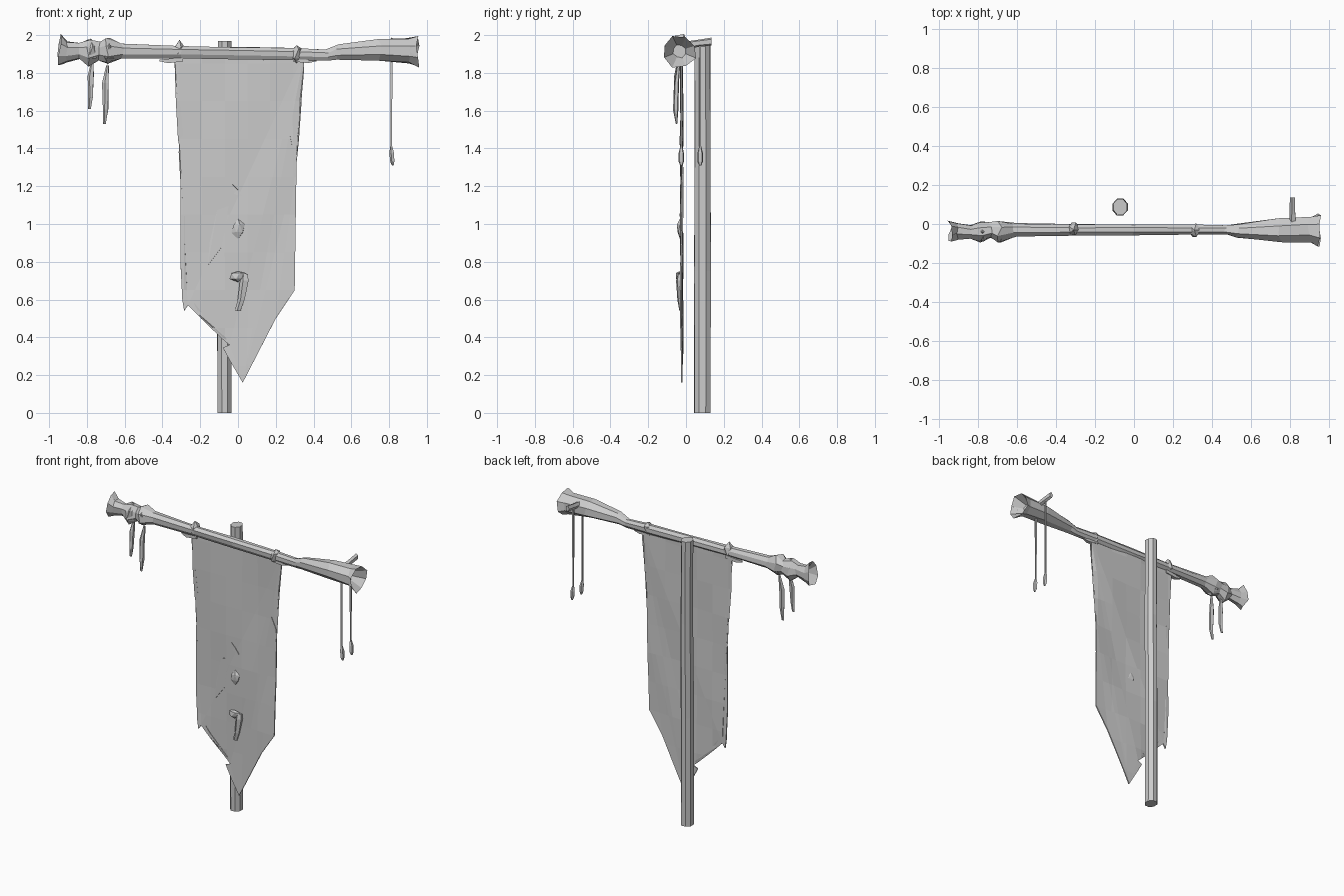
import bpy, bmesh, math, random
from mathutils import Vector

random.seed(4)


def finish(name, bm):
    bmesh.ops.recalc_face_normals(bm, faces=bm.faces)
    mesh = bpy.data.meshes.new(name)
    bm.to_mesh(mesh)
    bm.free()
    ob = bpy.data.objects.new(name, mesh)
    bpy.context.collection.objects.link(ob)
    return ob


def loft(name, axis, rings, sides=6, rough=0.0, slide=0.0):
    """Faceted tube; each ring is x, y, z and two radii across the axis."""
    bm = bmesh.new()
    loops = []
    for x, y, z, ra, rb in rings:
        loop = []
        for i in range(sides):
            a = math.tau * (i + 0.5) / sides
            k = 1 + random.uniform(-rough, rough)
            u, v = ra * k * math.cos(a), rb * k * math.sin(a)
            s = random.uniform(-slide, slide)
            off = {'X': (s, u, v), 'Y': (u, s, v), 'Z': (u, v, s)}[axis]
            loop.append(bm.verts.new(Vector((x, y, z)) + Vector(off)))
        loops.append(loop)
    for a, b in zip(loops, loops[1:]):
        for i in range(sides):
            j = (i + 1) % sides
            bm.faces.new((a[i], a[j], b[j], b[i]))
    bm.faces.new(loops[0])
    bm.faces.new(loops[-1])
    return finish(name, bm)


def lump(name, loc, size, rough=0.2):
    bm = bmesh.new()
    bmesh.ops.create_icosphere(bm, subdivisions=1, radius=1)
    for v in bm.verts:
        k = 1 + random.uniform(-rough, rough)
        v.co = Vector([c * s * k + l for c, s, l in zip(v.co, size, loc)])
    return finish(name, bm)


def cloth_y(x, z):
    return -0.023 + 0.004 * math.sin(9 * x + 4 * z) + 0.003 * math.sin(17 * x - 9 * z)


def sheet(name, outline, thick, lift=0.0, step=0.0):
    """Thin rippled cloth cut to an x, z outline."""
    bm = bmesh.new()
    bm.faces.new([bm.verts.new((x, 0, z)) for x, z in outline])
    bmesh.ops.triangulate(bm, faces=bm.faces)
    if step:
        for n, d in (((1, 0, 0), 0.12), ((0, 0, 1), step)):
            for i in range(-8, 12):
                bmesh.ops.bisect_plane(bm, geom=bm.verts[:] + bm.edges[:] + bm.faces[:],
                                       plane_co=Vector(n) * (i * d + 0.05), plane_no=n)
    for v in bm.verts:
        v.co.y = cloth_y(v.co.x, v.co.z) - lift
    ob = finish(name, bm)
    mod = ob.modifiers.new("thickness", 'SOLIDIFY')
    mod.thickness = thick
    mod.offset = 0
    return ob


# upright pole
loft("pole", 'Z', [(-0.07, 0.087, 0, 0.041, 0.047), (-0.072, 0.087, 0.75, 0.04, 0.047),
                   (-0.068, 0.087, 1.4, 0.038, 0.045), (-0.07, 0.087, 1.97, 0.038, 0.045)],
     sides=8, rough=0.05)

# crossbar with hollow flared ends
loft("crossbar", 'X', [
    (-0.90, -.035, 1.92, .02, .03), (-0.945, -.035, 1.92, .058, .085),
    (-0.90, -.035, 1.91, .045, .058), (-0.84, -.04, 1.915, .035, .045),
    (-0.79, -.04, 1.91, .055, .075), (-0.74, -.03, 1.915, .042, .05),
    (-0.69, -.04, 1.915, .055, .07), (-0.61, -.03, 1.915, .035, .04),
    (-0.30, -.03, 1.91, .03, .034), (0, -.03, 1.905, .028, .034),
    (0.30, -.03, 1.90, .028, .035), (0.47, -.03, 1.895, .026, .03),
    (0.53, -.035, 1.91, .036, .042), (0.75, -.035, 1.92, .065, .062),
    (0.90, -.03, 1.915, .068, .068), (0.95, -.035, 1.912, .09, .083),
    (0.87, -.035, 1.915, .035, .035)], sides=8, rough=0.1, slide=0.012)

# wrapped knots and their loose tails
for x, z, s in ((-0.31, 1.92, -1), (0.31, 1.90, 1)):
    lump("bar_knot", (x, -0.03, z), (0.033, 0.037, 0.05))
    loft("knot_tail", 'X', [(x - s * .02, -.03, 1.872, .02, .016),
                            (x + s * .06, -.03, 1.863, .018, .016),
                            (x + s * .105, -.025, 1.866, .004, .006)], sides=4)
for x in (-0.78, -0.69):
    lump("left_binding", (x, -0.04, 1.91), (0.04, 0.055, 0.07), 0.15)

# banner
sheet("banner", [(-0.335, 1.90), (-0.335, 1.83), (-0.30, 1.6), (-0.285, 1.42), (-0.305, 1.25),
                 (-0.305, 0.8), (-0.295, 0.6), (-0.285, 0.54), (-0.265, 0.57), (-0.23, 0.58),
                 (-0.19, 0.53), (-0.065, 0.40), (-0.045, 0.36), (-0.08, 0.345),
                 (-0.045, 0.28), (0.025, 0.16), (0.2, 0.5), (0.30, 0.65), (0.31, 1.32),
                 (0.32, 1.5), (0.35, 1.82), (0.35, 1.90)], 0.008, step=0.2)

# patches and torn flap on the banner
sheet("long_patch", [(-0.05, 1.095), (-0.075, 0.98), (-0.085, 0.88), (-0.16, 0.78),
                     (-0.15, 0.9), (-0.11, 1.075)], 0.004, 0.005)
sheet("small_patch", [(-0.03, 1.21), (0, 1.18), (0.03, 1.14), (-0.02, 1.16)], 0.004, 0.005)
sheet("torn_flap", [(0.275, 1.47), (0.285, 1.42), (0.31, 1.34), (0.312, 1.39)], 0.004, 0.006)

# knots and tooth tied to the banner front
lump("upper_charm", (0, -0.032, 0.975), (0.036, 0.018, 0.045))
lump("lower_charm", (0, -0.035, 0.725), (0.045, 0.018, 0.03))
loft("charm_tooth", 'Z', [(0.035, -.034, 0.735, .02, .012), (0.035, -.036, 0.70, .026, .016),
                          (0.02, -.034, 0.60, .02, .012), (0, -.03, 0.54, .018, .006)],
     sides=5, rough=0.15)

# feathers on the left
for x, top, low, y in ((-0.78, 1.86, 1.61, -0.05), (-0.70, 1.84, 1.53, -0.05)):
    h = top - low
    loft("hanging_feather", 'Z', [(x + .01, y + .01, top, .007, .008),
                                  (x, y, top - h * .3, .018, .014),
                                  (x, y - .004, low + h * .25, .016, .014),
                                  (x - .006, y, low, .008, .004)], sides=5, rough=0.15)

# rear peg and beaded strings on the right
loft("peg", 'Y', [(0.815, -0.02, 1.945, .018, .02), (0.815, 0.07, 1.958, .016, .02),
                  (0.815, 0.135, 1.965, .014, .022)], sides=5, rough=0.1)
for y, top in ((-0.025, 1.9), (0.075, 1.96)):
    loft("string", 'Z', [(0.812, y, top, .007, .007), (0.812, y, 1.39, .006, .006)], sides=4)
    loft("bead", 'Z', [(0.812, y, 1.41, .006, .006), (0.815, y, 1.375, .014, .015),
                       (0.818, y, 1.33, .012, .015), (0.82, y, 1.31, .005, .006)], sides=5)
